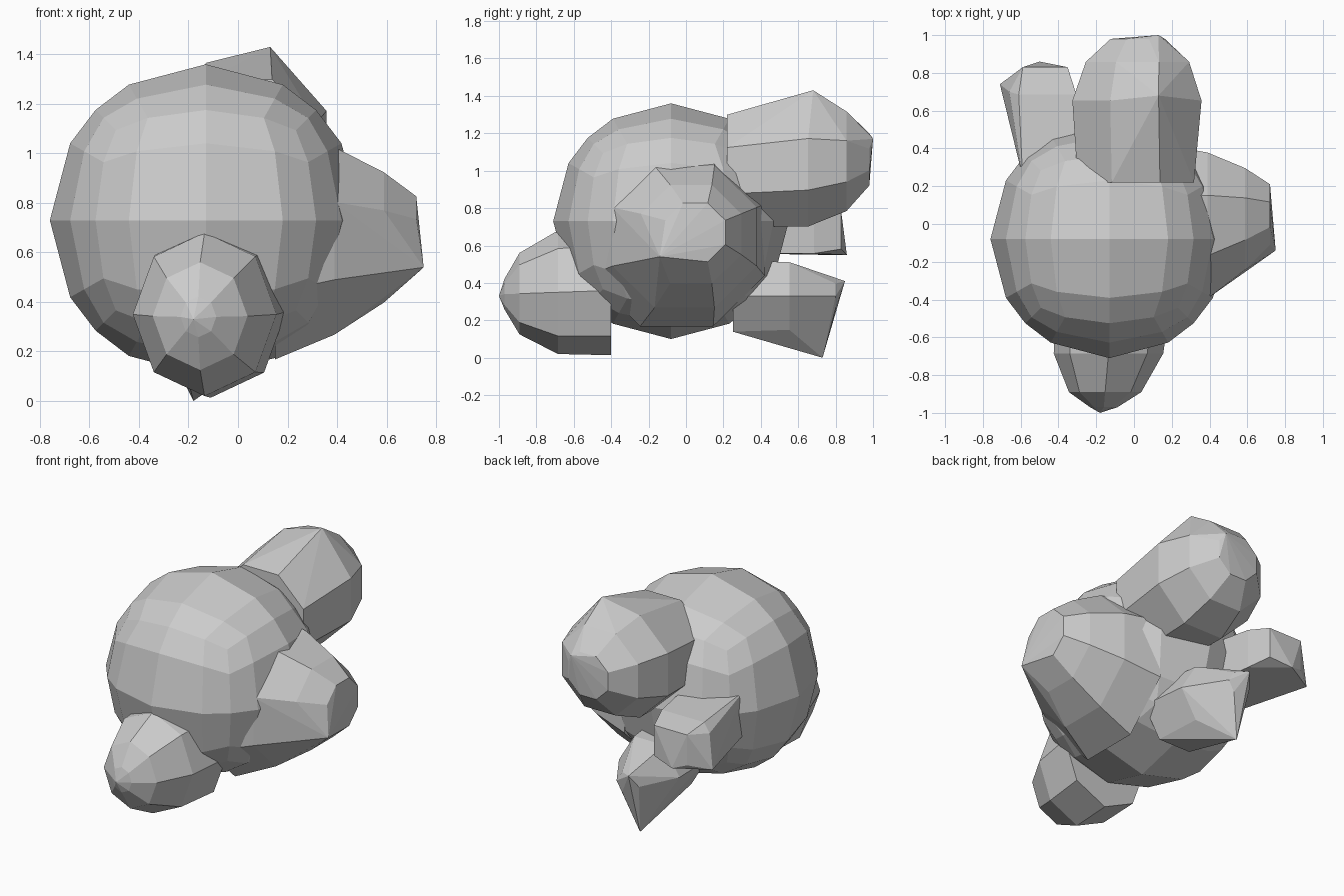
import bpy, bmesh
from math import cos, sin, tau
from mathutils import Vector

if "Cube" in bpy.data.objects:
    bpy.data.objects.remove(bpy.data.objects["Cube"])


def new_object(name, bm):
    bmesh.ops.recalc_face_normals(bm, faces=bm.faces[:])
    mesh = bpy.data.meshes.new(name)
    bm.to_mesh(mesh)
    bm.free()
    obj = bpy.data.objects.new(name, mesh)
    bpy.context.collection.objects.link(obj)
    return obj


def lump(name, root, tip, width, height, profile, sides=8, turn=0, corners=()):
    """Faceted bump: upright elliptical rings from root to tip, plus sharp corners, in a hull."""
    root, tip = Vector(root), Vector(tip)
    along_x = abs(tip.x - root.x) > abs(tip.y - root.y)
    side = Vector((0, 1, 0)) if along_x else Vector((1, 0, 0))
    bm = bmesh.new()
    for t, r in profile:
        for i in range(sides):
            a = tau * (i + turn) / sides
            offset = side * (width * cos(a)) + Vector((0, 0, height * sin(a)))
            bm.verts.new(root.lerp(tip, t) + offset * r)
    for c in corners:
        bm.verts.new(c)
    bmesh.ops.convex_hull(bm, input=bm.verts[:])
    loose = [v for v in bm.verts if not v.link_faces]
    bmesh.ops.delete(bm, geom=loose, context='VERTS')
    bmesh.ops.dissolve_limit(bm, angle_limit=0.03, verts=bm.verts[:], edges=bm.edges[:])
    return new_object(name, bm)


# Main ball: a subdivided cube pushed out to a sphere
bm = bmesh.new()
bmesh.ops.create_cube(bm, size=2)
bmesh.ops.subdivide_edges(bm, edges=bm.edges[:], cuts=3, use_grid_fill=True)
for v in bm.verts:
    d = Vector([c * (1.27 - 0.27 * abs(c)) for c in v.co]).normalized()
    v.co = Vector((-0.13, -0.08, 0.73)) + d * 0.63
body = new_object("lumpy_body", bm)

lumps = [
    lump("front_lump", (-.11, -.4, .36), (-.16, -.97, .34), .29, .33,
         [(0, 1.05), (.5, 1), (.86, .66), (1, .25)],
         corners=[(-.18, -1, .33)]),
    lump("top_back_lump", (.01, .22, 1.0), (.02, .98, 1.06), .37, .36,
         [(0, .9), (.57, 1), (.84, .8), (1, .42)], turn=.5,
         corners=[(.13, .68, 1.43), (.13, 1, 1.17)]),
    lump("right_lump", (.15, -.05, .63), (.72, .05, .67), .51, .5,
         [(0, 1), (.42, .82), (.77, .57), (1, .34)], turn=.5,
         corners=[(.75, -.14, .54)]),
    lump("low_back_lump", (-.1, .25, .33), (-.14, .8, .33), .23, .22,
         [(0, 1), (.55, .95), (1, .35)], sides=6,
         corners=[(-.18, .73, 0), (-.18, .85, .41)]),
    lump("left_back_wedge", (-.42, .25, .7), (-.47, .83, .68), .24, .2,
         [(0, 1), (.75, .9), (1, .7)], sides=4, turn=.5,
         corners=[(-.71, .74, .55), (-.5, .86, .55), (-.66, .7, .76)]),
]

# Merge every lump into one skin
bpy.context.view_layer.objects.active = body
for obj in lumps:
    mod = body.modifiers.new("merge", 'BOOLEAN')
    mod.operation = 'UNION'
    mod.solver = 'EXACT'
    mod.object = obj
    bpy.ops.object.modifier_apply(modifier=mod.name)
    bpy.data.objects.remove(obj)
for f in body.data.polygons:
    f.use_smooth = False
